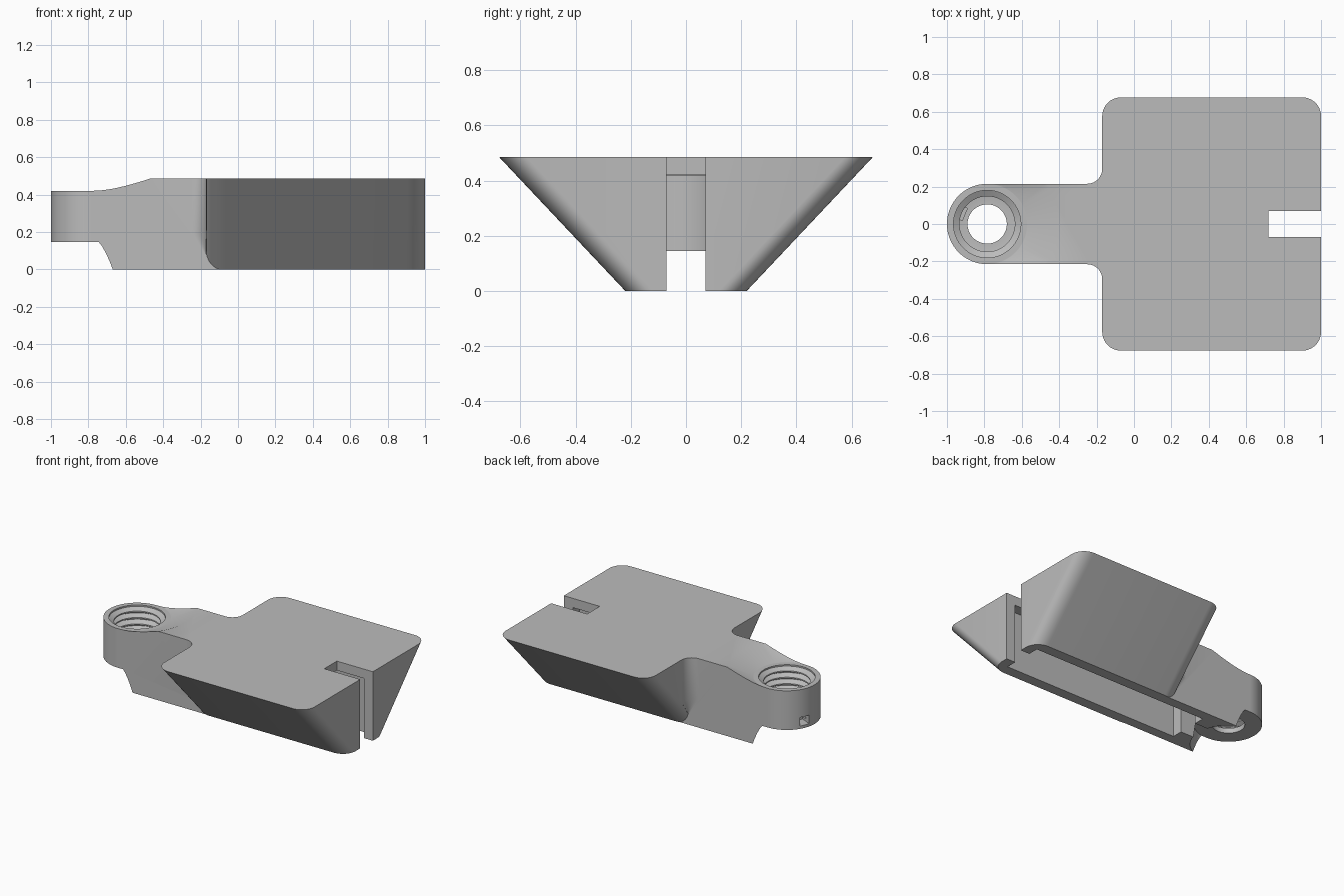
import bpy, bmesh, math
from mathutils import Matrix

if "Cube" in bpy.data.objects:
    bpy.data.objects.remove(bpy.data.objects["Cube"], do_unlink=True)

TOP = 0.485            # height of the flat upper face
RING_X = -0.785        # axis of the threaded ring
NECK = 0.215           # half width of neck, also ring radius

grey = bpy.data.materials.new("plain_grey")
grey.use_nodes = True
grey.diffuse_color = (0.5, 0.5, 0.5, 1)
grey.node_tree.nodes["Principled BSDF"].inputs["Base Color"].default_value = (0.5, 0.5, 0.5, 1)


def finish(name, bm):
    bmesh.ops.remove_doubles(bm, verts=bm.verts, dist=1e-5)
    bmesh.ops.recalc_face_normals(bm, faces=bm.faces)
    mesh = bpy.data.meshes.new(name)
    bm.to_mesh(mesh)
    bm.free()
    mesh.materials.append(grey)
    ob = bpy.data.objects.new(name, mesh)
    bpy.context.collection.objects.link(ob)
    return ob


def skin(name, loops, closed=False):
    """Bridge equal loops of points; cap the ends unless closed."""
    bm = bmesh.new()
    rows = [[bm.verts.new(p) for p in loop] for loop in loops]
    n = len(rows[0])
    pairs = list(zip(rows, rows[1:]))
    if closed:
        pairs.append((rows[-1], rows[0]))
    for a, b in pairs:
        for i in range(n):
            j = (i + 1) % n
            bm.faces.new((a[i], a[j], b[j], b[i]))
    if not closed:
        bm.faces.new(rows[0][::-1])
        bm.faces.new(rows[-1])
    return finish(name, bm)


def lathe(name, profile, closed, steps=72):
    """Turn (radius, z) points about the ring axis."""
    turn = [2 * math.pi * i / steps for i in range(steps)]
    return skin(name, [[(RING_X + r * math.cos(t), r * math.sin(t), z) for t in turn]
                       for r, z in profile], closed)


def box(name, x0, x1, half_y, z0, z1):
    corners = [(x0, -half_y), (x1, -half_y), (x1, half_y), (x0, half_y)]
    return skin(name, [[(x, y, z) for x, y in corners] for z in (z0, z1)])


def combine(ob, other, operation):
    mod = ob.modifiers.new(operation.lower(), 'BOOLEAN')
    mod.operation, mod.solver, mod.object = operation, 'EXACT', other
    bpy.context.view_layer.objects.active = ob
    bpy.ops.object.modifier_apply(modifier=mod.name)
    bpy.data.objects.remove(other, do_unlink=True)


def rounded_outline(half_y, z, x0=-0.17, x1=1.0, r=0.1, seg=10):
    pts = []
    corners = [(x1 - r, half_y - r), (x0 + r, half_y - r),
               (x0 + r, r - half_y), (x1 - r, r - half_y)]
    for k, (cx, cy) in enumerate(corners):
        for i in range(seg + 1):
            a = math.pi / 2 * (k + i / seg)
            pts.append((cx + r * math.cos(a), cy + r * math.sin(a), z))
    return pts


def fillet_section(side, scale, z, r=0.08, seg=10):
    pts = []
    for i in range(seg + 1):
        a = math.pi / 2 * (i / seg - 1)
        pts.append((-r + r * math.cos(a), r + r * math.sin(a)))
    pts += [(0.02, r), (0.02, -0.015), (-r, -0.015)]
    return [(-0.17 + x * scale, side * (NECK + y * scale), z) for x, y in pts]


# Wedge body joined to the neck
body = skin("wedge_body", [rounded_outline(0.22, 0), rounded_outline(0.677, TOP)])
combine(body, box("neck", RING_X, 0, NECK, 0, TOP), 'UNION')

# Concave blends between neck and body
for side in (-1, 1):
    blend = skin("neck_blend", [fillet_section(side, s, z)
                                for s, z in ((0.05, 0.08), (1, 0.19), (1, TOP))])
    combine(body, blend, 'UNION')

# Underside channel, narrow passage to the ring, open slot at the end
combine(body, box("channel", -0.45, 0.93, 0.145, -0.1, 0.42), 'DIFFERENCE')
combine(body, box("passage", -0.8, -0.4, 0.07, -0.1, 0.418), 'DIFFERENCE')
combine(body, box("end_slot", 0.72, 1.1, 0.07, -0.1, 0.6), 'DIFFERENCE')

# Conical clearance above and below the ring
clearance = [(0, -0.1), (0.261, -0.1), (0.244, 0), (0.219, 0.145), (0.213, 0.145),
             (0.213, 0.42), (0.215, 0.42), (0.381, TOP), (0.42, 0.5), (0, 0.5)]
combine(body, lathe("clearance", clearance, False), 'DIFFERENCE')

# Threaded ring with a lip at the bottom of the bore
profile = [(0.105, 0.145), (NECK, 0.145), (NECK, 0.42), (0.18, 0.42)]
pitch = 0.045
for i in range(5):
    z = 0.41 - i * pitch
    profile += [(0.18, z), (0.148, z - pitch * 0.4),
                (0.148, z - pitch * 0.6), (0.18, z - pitch * 0.95)]
profile += [(0.148, 0.18), (0.105, 0.18)]
ring = lathe("threaded_ring", profile, True)

# Small drain notch through the ring wall
notch = box("drain_notch", 0.13, 0.25, 0.035, 0.165, 0.225)
notch.data.transform(Matrix.Translation((RING_X, 0, 0))
                     @ Matrix.Rotation(math.radians(157), 4, 'Z'))
combine(ring, notch, 'DIFFERENCE')

# Soft shading with crisp edges
bpy.ops.object.select_all(action='DESELECT')
for ob in (body, ring):
    ob.select_set(True)
bpy.context.view_layer.objects.active = body
bpy.ops.object.shade_smooth_by_angle(angle=math.radians(30))
